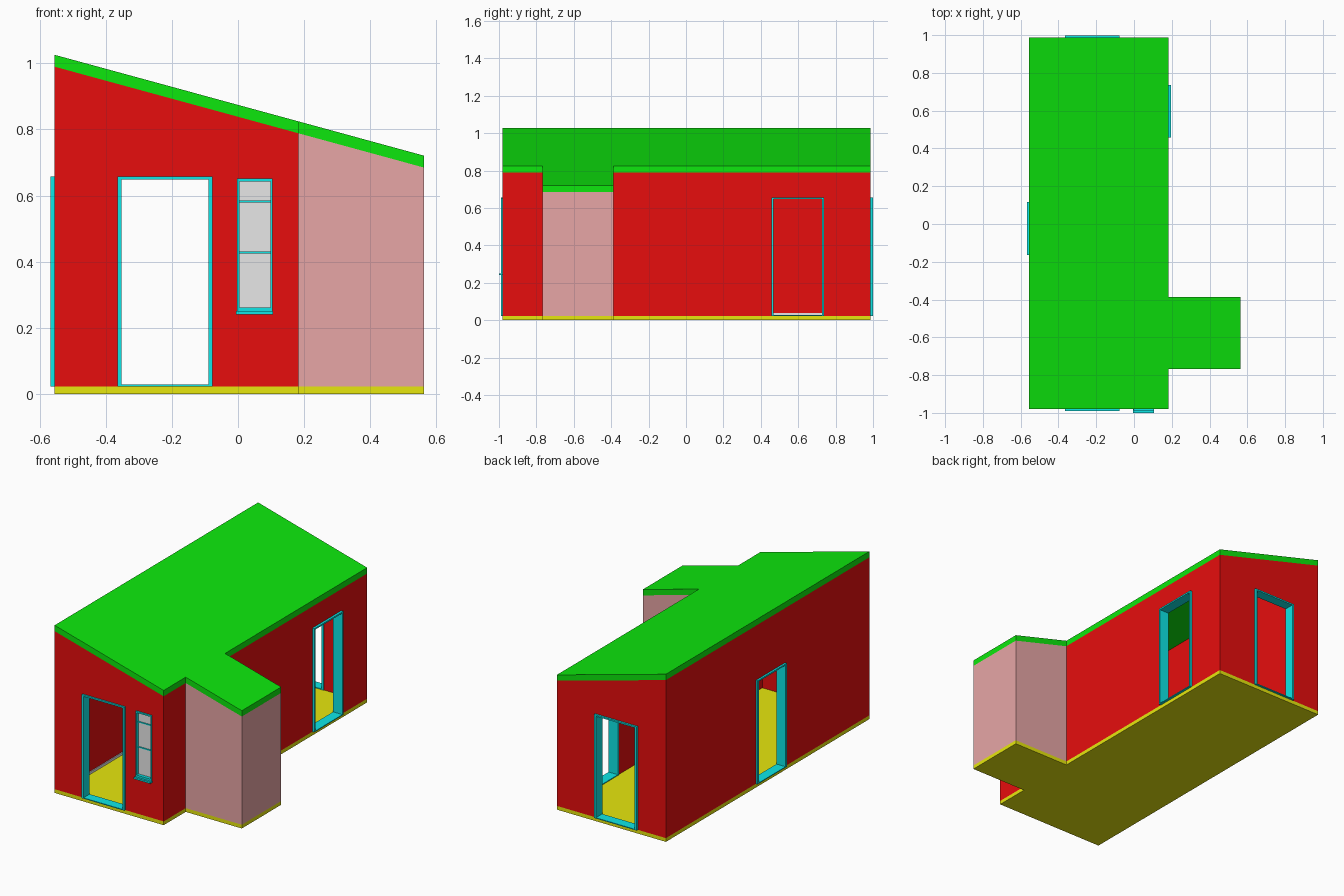
import bpy, bmesh

cube = bpy.data.objects.get("Cube")
if cube:
    bpy.data.objects.remove(cube)


def material(name, rgb):
    m = bpy.data.materials.new(name)
    m.use_nodes = True
    m.diffuse_color = (*rgb, 1)
    m.node_tree.nodes["Principled BSDF"].inputs["Base Color"].default_value = (*rgb, 1)
    return m


RED = material("red wall", (0.8, 0.004, 0.004))
GREEN = material("green roof", (0.004, 0.8, 0.004))
YELLOW = material("yellow floor", (0.8, 0.8, 0.004))
TEAL = material("teal trim", (0.004, 0.8, 0.8))
PINK = material("pink wall", (0.8, 0.38, 0.38))
GREY = material("pale grey", (0.8, 0.8, 0.8))

# House and side room extents
X0, X1, X2 = -0.555, 0.183, 0.563
Y0, Y1 = -0.98, 0.987
A0, A1 = -0.767, -0.387
FLOOR, ROOF, WALL = 0.023, 0.036, 0.045


def slope(x):
    """Height of the roof top at x."""
    return 1.026 - 0.273 * (x - X0)


def prism(name, x, y, bottoms, tops, mat):
    """Block whose bottom and top heights may differ at its two x ends."""
    bm = bmesh.new()
    corners = [(x[0], bottoms[0]), (x[1], bottoms[1]), (x[1], tops[1]), (x[0], tops[0])]
    face = bm.faces.new([bm.verts.new((px, y[0], pz)) for px, pz in corners])
    ext = bmesh.ops.extrude_face_region(bm, geom=[face])
    for v in ext["geom"]:
        if isinstance(v, bmesh.types.BMVert):
            v.co.y = y[1]
    bmesh.ops.recalc_face_normals(bm, faces=bm.faces)
    me = bpy.data.meshes.new(name)
    bm.to_mesh(me)
    bm.free()
    ob = bpy.data.objects.new(name, me)
    bpy.context.collection.objects.link(ob)
    me.materials.append(mat)
    return ob


def box(name, x, y, z, mat):
    return prism(name, x, y, (z[0], z[0]), (z[1], z[1]), mat)


def under_roof(name, x, y, mat):
    return prism(name, x, y, (FLOOR, FLOOR), [slope(v) - ROOF for v in x], mat)


def roof(name, x, y):
    tops = [slope(v) for v in x]
    return prism(name, x, y, [t - ROOF for t in tops], tops, GREEN)


def cut(target, cutter):
    mod = target.modifiers.new("cut", "BOOLEAN")
    mod.operation, mod.solver, mod.object = "DIFFERENCE", "EXACT", cutter
    bpy.context.view_layer.objects.active = target
    bpy.ops.object.modifier_apply(modifier=mod.name)
    bpy.data.objects.remove(cutter)


def hollow(target, x, y, mat):
    """Cut a room that breaks through the bottom and the top."""
    cut(target, box("room_cutter", x, y, (-1, 2), mat))


def opening(name, wall, side, span, z, bars, depth):
    """Cut a hole in a wall and line it with a frame; bars = jamb, sill, head sizes."""
    jamb, sill, head = bars
    a, b = span

    def part(label, s, h, d, mat):
        x, y = (s, d) if side in "fb" else (d, s)
        return box(label, x, y, h, mat)

    face = {"f": Y0, "b": Y1, "l": X0, "r": X1}[side]
    out = -1 if side in "fl" else 1
    through = sorted((face + out * 0.1, face - out * 0.1))
    cut(wall, part("cutter", (a + 0.003, b - 0.003), (z[0] + 0.0005, z[1] - 0.003), through, RED))
    d = sorted((face + out * depth, face - out * (WALL + 0.004)))
    part(name + "_near_jamb", (a, a + jamb), z, d, TEAL)
    part(name + "_far_jamb", (b - jamb, b), z, d, TEAL)
    part(name + "_sill", (a + jamb, b - jamb), (z[0], z[0] + sill), d, TEAL)
    part(name + "_head", (a + jamb, b - jamb), (z[1] - head, z[1]), d, TEAL)


# Floors
box("house_floor", (X0, X1), (Y0, Y1), (0, FLOOR), YELLOW)
box("side_room_floor", (X1, X2), (A0, A1), (0, FLOOR), YELLOW)

# Walls
house = under_roof("house_walls", (X0, X1), (Y0, Y1), RED)
hollow(house, (X0 + WALL, X1 - WALL), (Y0 + WALL, Y1 - WALL), RED)
side_room = under_roof("side_room_walls", (X1, X2), (A0, A1), PINK)
hollow(side_room, (X1 - 0.1, X2 - WALL), (A0 + WALL, A1 - WALL), PINK)

# Roofs
roof("house_roof", (X0, X1), (Y0, Y1))
roof("side_room_roof", (X1, X2), (A0, A1))

# Doorways
DOOR = (FLOOR, 0.657)
BARS = (0.013, 0.005, 0.009)
opening("front_door", house, "f", (-0.365, -0.077), DOOR, BARS, 0.01)
opening("back_door", house, "b", (-0.365, -0.077), DOOR, BARS, 0.012)
opening("left_side_door", house, "l", (-0.165, 0.117), DOOR, BARS, 0.012)
opening("right_side_door", house, "r", (0.458, 0.737), DOOR, (0.009, 0.005, 0.009), 0.014)

# Front window with glass, glazing bars and ledge
opening("window", house, "f", (-0.003, 0.105), (0.246, 0.652), (0.007, 0.016, 0.009), 0.008)
box("window_glass", (0.003, 0.099), (Y0 + 0.012, Y0 + 0.02), (0.25, 0.645), GREY)
for i, z in enumerate((0.428, 0.582)):
    box(f"window_bar_{i}", (0.003, 0.099), (Y0 + 0.006, Y0 + 0.022), (z - 0.003, z + 0.003), TEAL)
box("window_ledge", (-0.006, 0.106), (Y0 - 0.02, Y0), (0.24, 0.25), TEAL)

# Pale skirting along the inside of the left wall, split by the doorway
for label, y in (("front", (Y0 + WALL, -0.165)), ("back", (0.117, Y1 - WALL))):
    box(label + "_skirting", (X0 + WALL, X0 + WALL + 0.005), y, (FLOOR, 0.038), GREY)
